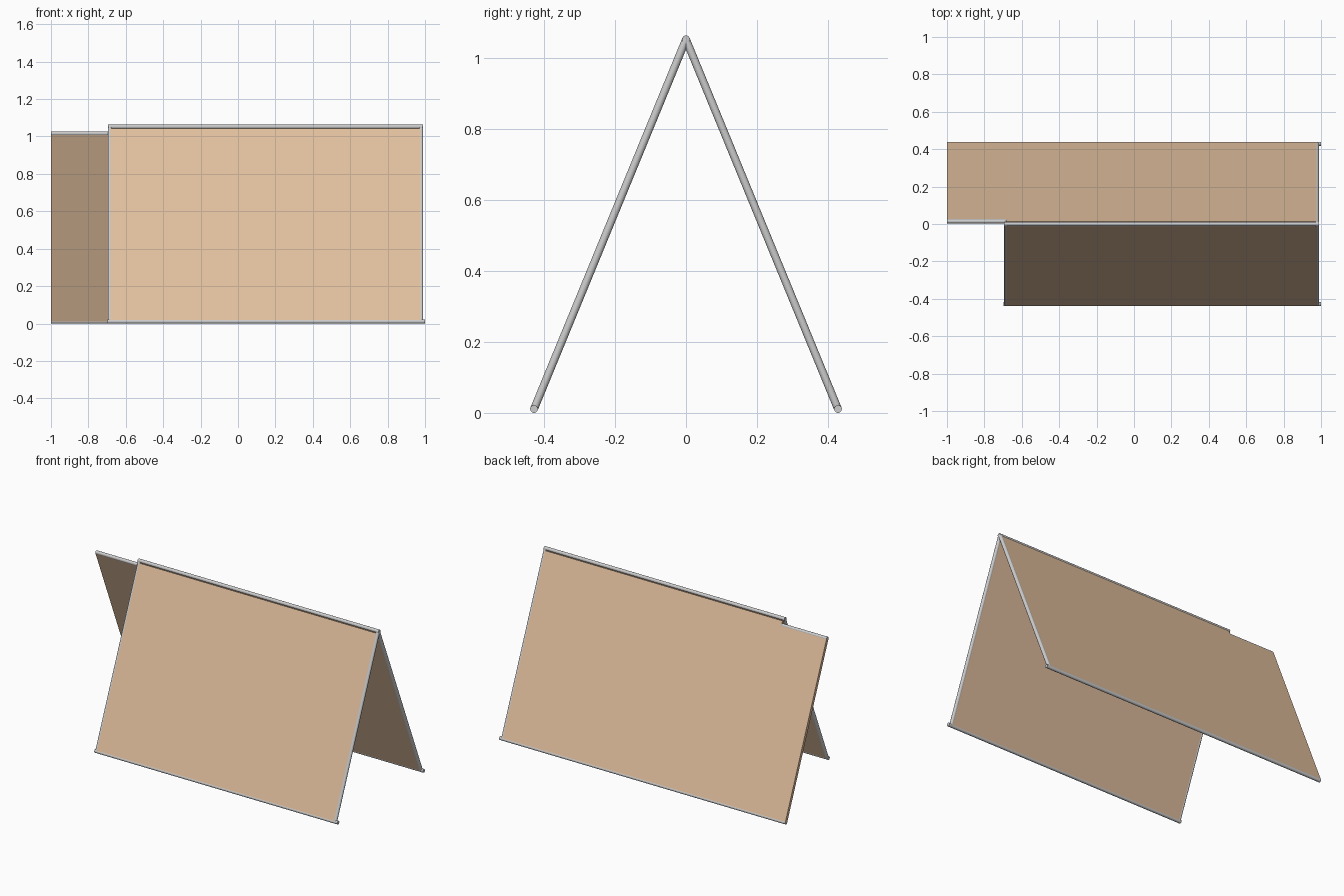
import bpy, bmesh
from mathutils import Vector

if "Cube" in bpy.data.objects:
    bpy.data.objects.remove(bpy.data.objects["Cube"])

R = 0.011            # tube radius
FOOT_Y, FOOT_Z, TOP_Z = 0.428, R, 1.052

tan = bpy.data.materials.new("tan_board")
tan.diffuse_color = (0.75, 0.52, 0.34, 1)
tan.use_nodes = True
tan.node_tree.nodes["Principled BSDF"].inputs["Base Color"].default_value = tan.diffuse_color


def on_slope(side, z):
    """y position on the sloping side (-1 front, 1 back) at height z."""
    return side * FOOT_Y * (TOP_Z - z) / (TOP_Z - FOOT_Z)


def tube(name, a, b):
    a, b = Vector(a), Vector(b)
    d = b - a
    bpy.ops.mesh.primitive_cylinder_add(vertices=20, radius=R, depth=d.length, location=(a + b) / 2)
    o = bpy.context.object
    o.name = name
    o.rotation_euler = d.to_track_quat('Z', 'Y').to_euler()
    bpy.ops.object.shade_smooth_by_angle()


def board(name, side, outline, thick=0.0205):
    """Sloping board from an (x, z) outline, centred on the tube plane."""
    n = Vector((0, side * (TOP_Z - FOOT_Z), FOOT_Y)).normalized()
    bm = bmesh.new()
    face = bm.faces.new([bm.verts.new(Vector((x, on_slope(side, z), z)) - n * thick / 2)
                         for x, z in outline])
    ext = bmesh.ops.extrude_face_region(bm, geom=[face])
    bmesh.ops.translate(bm, vec=n * thick,
                        verts=[v for v in ext["geom"] if isinstance(v, bmesh.types.BMVert)])
    bmesh.ops.recalc_face_normals(bm, faces=bm.faces)
    me = bpy.data.meshes.new(name)
    bm.to_mesh(me)
    bm.free()
    me.materials.append(tan)
    bpy.context.collection.objects.link(bpy.data.objects.new(name, me))


# Sloping boards; the back one is longer and stepped down at its top left
board("front_board", -1, [(-0.685, 0.012), (0.98, 0.012), (0.98, 1.04), (-0.685, 1.04)])
board("back_board", 1, [(-1, 0.012), (0.98, 0.012), (0.98, 1.04), (-0.685, 1.04),
                        (-0.685, 1.016), (-1, 1.016)])

# Ridge and foot tubes
tube("ridge_tube", (-0.695, 0, TOP_Z), (0.988, 0, TOP_Z))
tube("low_ridge_tube", (-1, on_slope(1, 1.016), 1.016), (-0.675, on_slope(1, 1.016), 1.016))
tube("front_foot_tube", (-0.698, -FOOT_Y, FOOT_Z), (1, -FOOT_Y, FOOT_Z))
tube("back_foot_tube", (-1, FOOT_Y, FOOT_Z), (1, FOOT_Y, FOOT_Z))

# Sloping edge tubes
for name, side, x in (("front_left_tube", -1, -0.685), ("front_right_tube", -1, 0.979),
                      ("back_right_tube", 1, 0.979)):
    tube(name, (x, side * FOOT_Y, FOOT_Z), (x, 0, TOP_Z))
